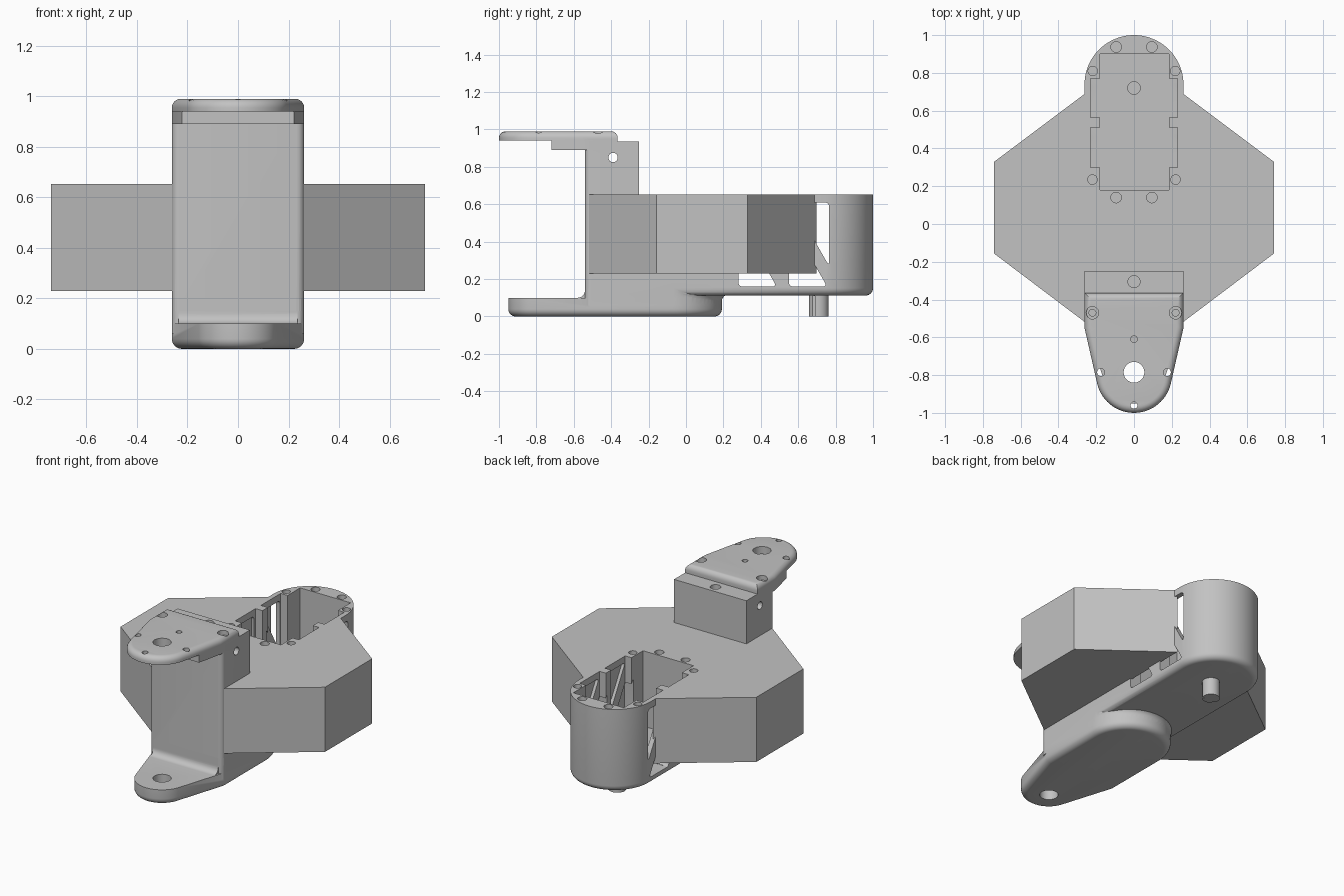
import bpy, bmesh, math
from mathutils import Vector

if "Cube" in bpy.data.objects:
    bpy.data.objects.remove(bpy.data.objects["Cube"])

grey = bpy.data.materials.new("plain grey")
grey.diffuse_color = (0.54, 0.54, 0.54, 1)
grey.use_nodes = True
grey.node_tree.nodes["Principled BSDF"].inputs["Base Color"].default_value = grey.diffuse_color


def arc(cx, cy, rx, ry, a0, a1, n=24):
    return [(cx + rx * math.cos(math.radians(a0 + (a1 - a0) * i / n)),
             cy + ry * math.sin(math.radians(a0 + (a1 - a0) * i / n))) for i in range(n + 1)]


def inset(outline, d):
    """Move a counter-clockwise outline inwards by d."""
    pts = [Vector(p) for p in outline]
    out = []
    for i, p in enumerate(pts):
        a = (p - pts[i - 1]).normalized()
        b = (pts[(i + 1) % len(pts)] - p).normalized()
        na, nb = Vector((-a.y, a.x)), Vector((-b.y, b.x))
        out.append(tuple(p + (na + nb) * (d / (1 + na.dot(nb)))))
    return out


def loft(name, rings, axis='z'):
    """Closed solid through (outline, height) rings."""
    bm = bmesh.new()
    rows = [[bm.verts.new((u, v, w)) for u, v in outline] for outline, w in rings]
    n = len(rows[0])
    for a, b in zip(rows, rows[1:]):
        for i in range(n):
            bm.faces.new((a[i], a[(i + 1) % n], b[(i + 1) % n], b[i]))
    bm.faces.new(rows[0][::-1])
    bm.faces.new(rows[-1])
    if axis == 'x':
        for v in bm.verts:
            v.co = (v.co.z, v.co.x, v.co.y)
    bmesh.ops.recalc_face_normals(bm, faces=bm.faces)
    mesh = bpy.data.meshes.new(name)
    bm.to_mesh(mesh)
    bm.free()
    mesh.materials.append(grey)
    ob = bpy.data.objects.new(name, mesh)
    bpy.context.collection.objects.link(ob)
    return ob


def prism(name, outline, w0, w1, axis='z', low=0, high=0):
    """Extrusion with optional rounding of its lower or upper rim."""
    steps = [math.radians(15 * i) for i in range(7)]
    rings = [(outline, w0)]
    if low:
        rings = [(inset(outline, low * (1 - math.sin(t))), w0 + low * (1 - math.cos(t))) for t in steps]
    if high:
        rings += [(inset(outline, high * (1 - math.cos(t))), w1 - high * (1 - math.sin(t))) for t in steps]
    else:
        rings.append((outline, w1))
    return loft(name, rings, axis)


def rect(u0, v0, u1, v1):
    return [(u0, v0), (u1, v0), (u1, v1), (u0, v1)]


def round_corners(tri, r):
    """Swap each corner for a short curve."""
    out, pts = [], [Vector(p) for p in tri]
    for i, p in enumerate(pts):
        a = p + (pts[i - 1] - p).normalized() * r
        b = p + (pts[(i + 1) % len(pts)] - p).normalized() * r
        out += [tuple(a * (1 - t) ** 2 + p * 2 * t * (1 - t) + b * t * t) for t in (0, .25, .5, .75, 1)]
    return out


def combine(target, other, op):
    mod = target.modifiers.new("combine", 'BOOLEAN')
    mod.operation, mod.object, mod.solver = op, other, 'EXACT'
    bpy.context.view_layer.objects.active = target
    bpy.ops.object.modifier_apply(modifier=mod.name)
    bpy.data.objects.remove(other, do_unlink=True)


def add(target, ob):
    combine(target, ob, 'UNION')


def cut(target, ob):
    combine(target, ob, 'DIFFERENCE')


def drill(target, x, y, r, z0, z1):
    cut(target, prism("drill", arc(x, y, r, r, 0, 345, 23), z0, z1))


W, TOP = 0.262, 0.653
front = arc(-W + .03, -.51, .03, .03, 180, 270, 5) + arc(W - .03, -.51, .03, .03, 270, 360, 5)


def nose(y, r, a, shoulder):
    return [(-W, shoulder)] + arc(0, y, r, r, 180 + a, 360 - a) + [(W, shoulder)]


# Long housing with a round rear end
body = prism("servo_bracket", [(-W, -.42), (W, -.42)] + arc(0, .738, W, W, 0, 180, 40),
             .112, TOP, low=.04)

# Foot plate, the block over it and the flare into the housing
rear = arc(0, -.07, W, W, 0, 180, 32)
add(body, prism("foot_block", front + rear, .06, .2))
add(body, prism("foot", nose(-.785, .165, 20, -.5) + rear, 0, .1, low=.04))
flare = []
for i in range(7):
    t = math.radians(15 * i)
    flare.append(([(-W + .01, -.2), (W - .01, -.2)] +
                  arc(0, -.07, W - .001, W + .035 * (1 - math.cos(t)), 0, 180, 32),
                  .082 + .035 * math.sin(t)))
add(body, loft("foot_flare", flare))

# Column with a fillet onto the foot
add(body, prism("column", front + [(W, -.25), (-W, -.25)], .15, .935))
add(body, prism("column_fillet", arc(-.58, .14, .04, .04, 360, 270, 6) +
                [(-.58, .09), (-.52, .09), (-.52, .14)], -.235, .235, axis='x'))

# Stepped cavity for the motor
cut(body, prism("cavity", rect(-.18, .18, .185, .9), .16, .8))
for y0, y1 in ((.3, .51), (.565, .77)):
    cut(body, prism("cavity_side", rect(-.23, y0, .23, y1), .16, .8))

# Triangular truss windows through both side walls
for d in (0, -.27):
    for tri in ([(.55 + d, .16), (.755 + d, .16), (.55 + d, .515)],
                [(.765 + d, .27), (.765 + d, .61), (.57 + d, .61)]):
        cut(body, prism("window", round_corners(tri, .025), -.5, .5, axis='x'))

# Top arm and the step under it
arm = nose(-.8, .2, 13, -.55) + [(W, -.365), (-W, -.365)]
add(body, prism("top_arm", arm, .94, .99, high=.035))
add(body, prism("arm_step", [(-W, -.54), (-.222, -.72), (.222, -.72), (W, -.54),
                             (W, -.365), (-W, -.365)], .89, .945))

# Six-sided side wings
for s in (1, -1):
    add(body, prism("side_wing", [(s * .25, -.527), (s * .74, -.157),
                                  (s * .74, .33), (s * .25, .697)], .23, TOP))

# Screw and pivot holes
drill(body, 0, -.785, .055, -.1, 1.1)
for x, y, r, z0 in ((0, -.96, .018, .9), (0, -.61, .018, .85), (0, -.305, .032, .85)):
    drill(body, x, y, r, z0, 1.1)
drill(body, 0, .72, .033, .14, .3)
for s in (1, -1):
    drill(body, s * .175, -.785, .02, .9, 1.1)
    drill(body, s * .22, -.47, .033, .96, 1.1)
    drill(body, s * .22, -.47, .018, .85, 1.1)
    for x, y, r in ((.095, .937, .028), (.218, .81, .025), (.22, .235, .025), (.095, .14, .028)):
        drill(body, s * x, y, r, .5, .8)
cut(body, prism("cross_hole", arc(-.39, .85, .025, .025, 0, 345, 23), -.5, .5, axis='x'))

# Output shaft with side slots
shaft = prism("output_shaft", arc(0, .71, .052, .052, 0, 352.5, 47), 0, .13)
for s in (1, -1):
    cut(shaft, prism("slot", rect(s * .035, .675, s * .08, .69), -.1, .11))

for ob in (body, shaft):
    bpy.ops.object.select_all(action='DESELECT')
    ob.select_set(True)
    bpy.context.view_layer.objects.active = ob
    bpy.ops.object.shade_smooth_by_angle(angle=math.radians(30))
